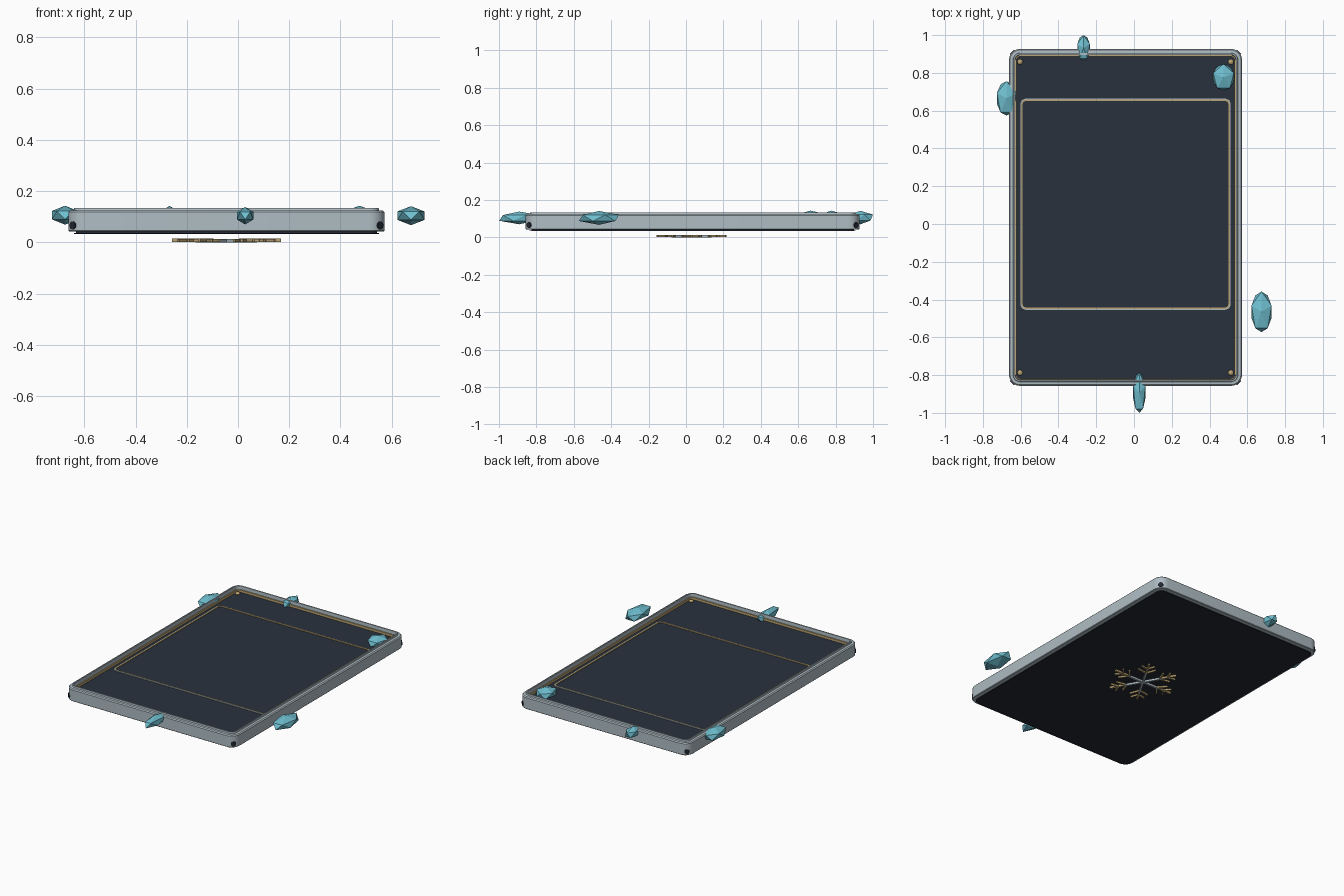
import bpy, bmesh, math
from mathutils import Vector, Matrix

if "Cube" in bpy.data.objects:
    bpy.data.objects.remove(bpy.data.objects["Cube"])

CX, CY = -0.045, 0.035          # centre of the tablet
HX, HY = 0.617, 0.892           # half size of the tablet


def mat(name, rgb):
    m = bpy.data.materials.new(name)
    m.diffuse_color = (*rgb, 1)
    m.use_nodes = True
    m.node_tree.nodes["Principled BSDF"].inputs["Base Color"].default_value = m.diffuse_color
    return m


SILVER = mat("silver", (0.43, 0.51, 0.55))
SLATE = mat("slate", (0.022, 0.031, 0.047))
BLACK = mat("black", (0.017, 0.021, 0.034))
GOLD = mat("gold", (0.50, 0.37, 0.17))
ICE = mat("ice_blue", (0.16, 0.52, 0.63))


def finish(bm, name, material, smooth=True):
    bmesh.ops.recalc_face_normals(bm, faces=bm.faces)
    me = bpy.data.meshes.new(name)
    bm.to_mesh(me)
    bm.free()
    me.materials.append(material)
    ob = bpy.data.objects.new(name, me)
    bpy.context.collection.objects.link(ob)
    if smooth:
        bpy.context.view_layer.objects.active = ob
        ob.select_set(True)
        bpy.ops.object.shade_smooth_by_angle(angle=math.radians(30))
        ob.select_set(False)
    return ob


def rounded_rect(hx, hy, r, steps, cx, cy):
    pts = []
    for i, (sx, sy) in enumerate([(1, 1), (-1, 1), (-1, -1), (1, -1)]):
        for k in range(steps + 1):
            a = math.pi / 2 * (i + k / steps)
            pts.append((cx + sx * (hx - r) + r * math.cos(a),
                        cy + sy * (hy - r) + r * math.sin(a)))
    return pts


def loft(name, material, profile, hx=HX, hy=HY, r=0.06, steps=8,
         cx=CX, cy=CY, ring=True):
    """Sweep an (inset, z) profile round a rounded rectangle."""
    bm = bmesh.new()
    loops = [[bm.verts.new((x, y, z)) for x, y in
              rounded_rect(hx - d, hy - d, max(r - d, 0.006), steps, cx, cy)]
             for d, z in profile]
    pairs = list(zip(loops, loops[1:]))
    if ring:
        pairs.append((loops[-1], loops[0]))
    else:
        bm.faces.new(loops[0])
        bm.faces.new(loops[-1])
    for a, b in pairs:
        for i in range(len(a)):
            j = (i + 1) % len(a)
            bm.faces.new((a[i], a[j], b[j], b[i]))
    return finish(bm, name, material)


def band(d0, d1, z0, z1):
    return [(d0, z0), (d0, z1), (d1, z1), (d1, z0)]


# Outer frame with a flat top and a raised inner lip
loft("outer_frame", SILVER,
     [(0.003, 0.043), (0, 0.046), (0, 0.118), (0.006, 0.124),
      (0.021, 0.125), (0.023, 0.134), (0.031, 0.134), (0.033, 0.090), (0.033, 0.043)])

# Front and back panels, the back one standing off on a core
loft("front_panel", SLATE, [(0.028, 0.06), (0.028, 0.097)], ring=False)
loft("back_core", BLACK, [(0.030, 0.036), (0.030, 0.062)], ring=False)
loft("back_panel", BLACK, [(0.021, 0.033), (0.021, 0.037)], ring=False)

# Fine gold line just inside the frame
loft("gold_border", GOLD, band(0.033, 0.040, 0.092, 0.112))

# Window outline with small softened corners
window = dict(hx=0.557, hy=0.559, r=0.027, steps=2, cy=0.105)
loft("window_outline_silver", SILVER, band(0, 0.005, 0.094, 0.102), **window)
loft("window_outline_gold", GOLD, band(0.005, 0.013, 0.094, 0.102), **window)

# Corner studs and dark corner pins
for sx in (-1, 1):
    for sy in (-1, 1):
        bm = bmesh.new()
        bmesh.ops.create_uvsphere(
            bm, u_segments=12, v_segments=8, radius=0.015,
            matrix=Matrix.Translation((CX + sx * 0.558, CY + sy * 0.823, 0.100))
            @ Matrix.Diagonal((1, 1, 0.7, 1)))
        finish(bm, "corner_stud", GOLD)
        out = Vector((sx, sy, 0)).normalized()
        corner = Vector((CX + sx * (HX - 0.06), CY + sy * (HY - 0.06), 0.066))
        bm = bmesh.new()
        bmesh.ops.create_cone(
            bm, cap_ends=True, segments=12, radius1=0.016, radius2=0.016, depth=0.03,
            matrix=Matrix.Translation(corner + out * 0.048)
            @ out.to_track_quat('Z', 'Y').to_matrix().to_4x4())
        finish(bm, "corner_pin", BLACK)

# Floating ice crystals: x, y, z, half sizes
for x, y, z, a, b, c in [(-0.675, 0.665, 0.106, 0.054, 0.092, 0.037),
                         (-0.267, 0.932, 0.106, 0.035, 0.068, 0.036),
                         (0.474, 0.777, 0.106, 0.058, 0.070, 0.037),
                         (0.675, -0.465, 0.104, 0.056, 0.108, 0.037),
                         (0.028, -0.892, 0.104, 0.034, 0.108, 0.034)]:
    bm = bmesh.new()
    bmesh.ops.create_icosphere(
        bm, subdivisions=1, radius=1,
        matrix=Matrix.Translation((x, y, z)) @ Matrix.Diagonal((a / 0.9, b / 0.9, c, 1))
        @ Matrix.Rotation(math.radians(18), 4, 'Z'))
    finish(bm, "ice_crystal", ICE, smooth=False)


def bar(bm, start, angle, length, width, z0, z1):
    m = (Matrix.Translation((start[0], start[1], (z0 + z1) / 2))
         @ Matrix.Rotation(angle, 4, 'Z') @ Matrix.Translation((length / 2, 0, 0))
         @ Matrix.Diagonal((length, width, z1 - z0, 1)))
    bmesh.ops.create_cube(bm, size=1, matrix=m)


# Snowflake under the back panel: arms and two pairs of side twigs each
arms, twigs = bmesh.new(), bmesh.new()
SY = CY - 0.005
for i in range(6):
    a = math.radians(60 * i)
    c, s = math.cos(a), math.sin(a)
    bar(arms, (CX, SY), a, 0.12, 0.013, 0.0, 0.013)
    bar(twigs, (CX + 0.11 * c, SY + 0.11 * s), a, 0.102, 0.012, 0.001, 0.014)
    for dist, length in ((0.105, 0.068), (0.155, 0.052)):
        p = (CX + dist * c, SY + dist * s)
        for side in (-1, 1):
            bar(twigs, p, a + side * math.radians(50), length, 0.010, 0.001, 0.012)
finish(arms, "snowflake_arms", SILVER, smooth=False)
finish(twigs, "snowflake_twigs", GOLD, smooth=False)
